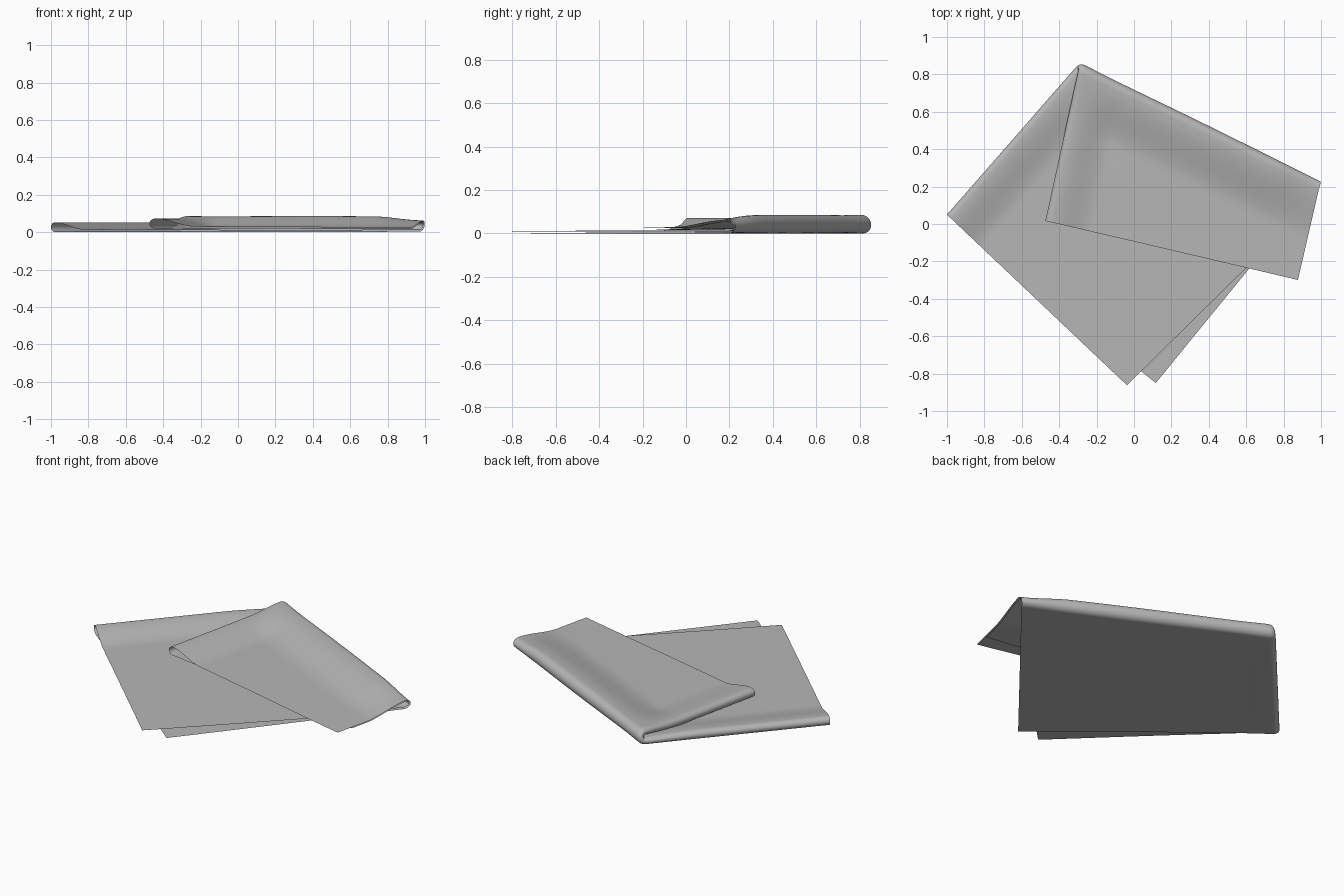
import bpy, bmesh, math
from mathutils import Vector

if "Cube" in bpy.data.objects:
    bpy.data.objects.remove(bpy.data.objects["Cube"])

A = Vector((-1.0, 0.05, 0))          # start of the half-fold
B = Vector((-0.29, 0.862, 0))        # corner where both folds meet
C = Vector((1.0, 0.23, 0))           # end of the turned-over fold
U = (B - A).normalized()             # along the half-fold
N = Vector((U.y, -U.x, 0))           # across the cloth
BC = (C - B).normalized()
ND = Vector((-BC.y, BC.x, 0))        # outward from the second fold
R1, R2 = 0.03, 0.042                 # fold radii
SKEW, LAYER, LENGTH = 0.04, 0.009, 1.94


def decay(x):
    x = min(1.0, max(0.0, x))
    return 1 - x * x * (3 - 2 * x)


def lerp_list(a, b, n):
    return [a + (b - a) * i / n for i in range(n)]


def loop_height(u):
    return 0.04 + 0.012 * (1 - decay(abs(u - (B - A).length) / 0.35))


def wave(u, p):
    # slight unevenness of the lying cloth
    return 0.002 + 0.002 * math.sin(3 * p + 2 * u)


def top_layer(u, p):
    return LAYER + (loop_height(u) - LAYER) * decay((p - R1) / 0.22)


def half_fold(u, s):
    # first fold: sheet doubled along A-B
    if abs(s) < R1:
        a = s / R1 * math.pi / 2
        return R1 * (1 - math.cos(a)), loop_height(u) / 2 * (1 + math.sin(a))
    w = wave(u, abs(s)) * (1 - decay((abs(s) - R1) / 0.2))
    return abs(s), w + (top_layer(u, s) if s > 0 else 0.0)


def turn_over(u, p, z):
    # second fold: doubled sheet turned over along B-C, pinched at its open end
    h = 0.086 - 0.02 * (1 - decay((p - 1.1) / 0.28))
    P = A + U * u + N * p
    d = (P - B).dot(ND)
    if d <= -R2:
        q = d
    elif d < R2:
        a = d / R2 * math.pi / 2
        q = -R2 + max(0, R2 - z) * math.cos(a)
        z = h / 2 + (h / 2 - z) * math.sin(a)
    else:
        q = -d
        m = top_layer(u, p)
        rest = 0.02 + m
        z = rest + (h - rest) * decay((d - R2) / 0.28) - z
        P.x -= 0.024 * (d - R2) * max(0, 1 - p / 1.38)
    P += ND * (q - d)
    P.z = z
    return P


def low_width(u):
    return 1.435 - 0.034 * u


def top_width(u):
    # the two layers differ because the cloth is folded askew
    return min(1.329 + 0.075 * u, low_width(u) - 0.004)


# sample positions across the sheet, dense at the half-fold
cols = [("low", 1 - i / 20) for i in range(20)]
cols += [("low_near", 0.32 - (0.32 - R1) * i / 16) for i in range(16)]
cols += [("loop", f * R1) for f in lerp_list(-1, 1, 16)]
cols += [("top_near", R1 + (0.32 - R1) * i / 16) for i in range(16)]
cols += [("top", i / 20) for i in range(21)]


def s_at(kind, v, u):
    if kind == "top":
        return 0.32 + (top_width(u) - 0.32) * v
    if kind == "low":
        return -(0.32 + (low_width(u) - 0.32) * v)
    return -v if kind == "low_near" else v


bm = bmesh.new()
rows = []
for kind, v in cols:
    u0 = -SKEW * s_at(kind, v, 0)
    u1 = LENGTH - SKEW * s_at(kind, v, LENGTH)
    p = abs(s_at(kind, v, 1.3))
    uc = ((B - A) - N * p).dot(ND) / U.dot(ND)
    e = R2 / U.dot(ND) * 1.15
    us = (lerp_list(u0, uc - e, 28) + lerp_list(uc - e, uc + e, 24)
          + lerp_list(uc + e, u1, 30) + [u1])
    rows.append([bm.verts.new(turn_over(u, *half_fold(u, s_at(kind, v, u))))
                 for u in us])

for r0, r1 in zip(rows, rows[1:]):
    for i in range(len(r0) - 1):
        bm.faces.new((r0[i], r0[i + 1], r1[i + 1], r1[i])).smooth = True

# outer side of the cloth faces down on the underside
bmesh.ops.recalc_face_normals(bm, faces=bm.faces)
bm.faces.ensure_lookup_table()
if bm.faces[0].normal.z > 0:
    bmesh.ops.reverse_faces(bm, faces=bm.faces)

mesh = bpy.data.meshes.new("folded_cloth")
bm.to_mesh(mesh)
bm.free()
cloth = bpy.data.objects.new("folded_cloth", mesh)
bpy.context.collection.objects.link(cloth)

# dark grey fabric
fabric = bpy.data.materials.new("grey_fabric")
fabric.diffuse_color = (0.47, 0.47, 0.47, 1)
fabric.use_nodes = True
fabric.node_tree.nodes["Principled BSDF"].inputs["Base Color"].default_value = fabric.diffuse_color
mesh.materials.append(fabric)
